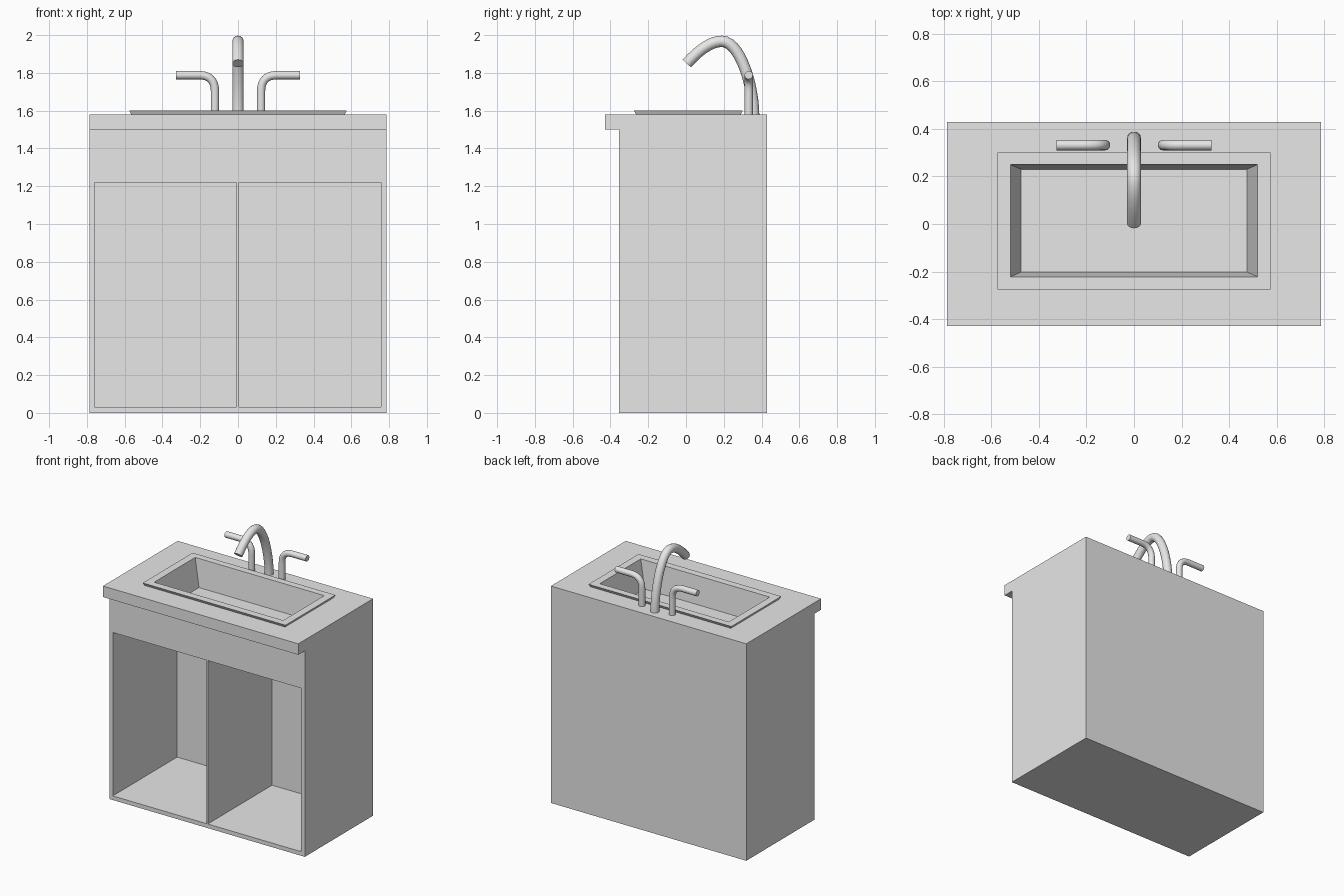
import bpy
import bmesh
import math

cube = bpy.data.objects.get("Cube")
if cube:
    bpy.data.objects.remove(cube, do_unlink=True)

grey = bpy.data.materials.new("plain_grey")
grey.use_nodes = True
grey.diffuse_color = (0.8, 0.8, 0.8, 1)
grey.node_tree.nodes["Principled BSDF"].inputs["Base Color"].default_value = (0.8, 0.8, 0.8, 1)


def select_only(obj):
    bpy.ops.object.select_all(action='DESELECT')
    obj.select_set(True)
    bpy.context.view_layer.objects.active = obj


def add_mesh(name, bm):
    mesh = bpy.data.meshes.new(name)
    bm.to_mesh(mesh)
    bm.free()
    mesh.materials.append(grey)
    obj = bpy.data.objects.new(name, mesh)
    bpy.context.collection.objects.link(obj)
    return obj


def loft(name, loops, cap_start=True):
    """Skin matching loops of points, always capping the last one."""
    bm = bmesh.new()
    rings = [[bm.verts.new(p) for p in loop] for loop in loops]
    for a, b in zip(rings, rings[1:]):
        for i in range(len(a)):
            j = (i + 1) % len(a)
            bm.faces.new((a[i], a[j], b[j], b[i]))
    bm.faces.new(rings[-1])
    if cap_start:
        bm.faces.new(rings[0][::-1])
        bmesh.ops.recalc_face_normals(bm, faces=bm.faces)
    return add_mesh(name, bm)


def rect(x0, x1, y0, y1, z):
    return [(x0, y0, z), (x1, y0, z), (x1, y1, z), (x0, y1, z)]


def cut(target, x0, x1, y0, y1, z0, z1):
    cutter = loft("cutter", [rect(x0, x1, y0, y1, z0), rect(x0, x1, y0, y1, z1)])
    cutter.hide_render = True
    mod = target.modifiers.new("cut", 'BOOLEAN')
    mod.operation = 'DIFFERENCE'
    mod.solver = 'EXACT'
    mod.object = cutter
    select_only(target)
    bpy.ops.object.modifier_apply(modifier=mod.name)
    bpy.data.objects.remove(cutter, do_unlink=True)


def pipe(name, knots, radius):
    """Round pipe along a Bezier path of (left handle, point, right handle)."""
    curve = bpy.data.curves.new(name, 'CURVE')
    curve.dimensions = '3D'
    curve.bevel_depth = radius
    curve.bevel_resolution = 6
    curve.resolution_u = 14
    curve.use_fill_caps = True
    spline = curve.splines.new('BEZIER')
    spline.bezier_points.add(len(knots) - 1)
    for bp, (left, point, right) in zip(spline.bezier_points, knots):
        bp.handle_left_type = bp.handle_right_type = 'FREE'
        bp.co, bp.handle_left, bp.handle_right = point, left, right
    curve.materials.append(grey)
    obj = bpy.data.objects.new(name, curve)
    bpy.context.collection.objects.link(obj)
    select_only(obj)
    bpy.ops.object.convert(target='MESH')
    bpy.ops.object.shade_smooth_by_angle(angle=math.radians(40))


# Cabinet with overhanging counter, then its two open compartments
profile = [(-0.355, 0), (0.43, 0), (0.43, 1.58), (-0.43, 1.58), (-0.43, 1.5), (-0.355, 1.5)]
cabinet = loft("cabinet", [[(x, y, z) for y, z in profile] for x in (-0.787, 0.787)])
for x0, x1 in ((-0.76, -0.007), (0.005, 0.758)):
    cut(cabinet, x0, x1, -0.6, 0.385, 0.03, 1.22)

# Opening in the counter, covered by the basin and its flared rim
cut(cabinet, -0.54, 0.54, -0.24, 0.27, 1.36, 1.7)
loft("basin", [
    rect(-0.565, 0.565, -0.265, 0.29, 1.58),
    rect(-0.575, 0.575, -0.275, 0.30, 1.6),
    rect(-0.52, 0.52, -0.222, 0.25, 1.6),
    rect(-0.475, 0.475, -0.202, 0.23, 1.4),
], cap_start=False)

# Arched spout
pipe("spout", [
    ((0, 0.358, 1.5), (0, 0.358, 1.58), (0, 0.358, 1.72)),
    ((0, 0.29, 1.967), (0, 0.19, 1.967), (0, 0.12, 1.967)),
    ((0, 0.05, 1.9), (0, 0.004, 1.85), (0, -0.03, 1.81)),
], 0.03)

# Pair of bent tap handles
for side, s in (("left", 1), ("right", -1)):
    def at(x, z):
        return (s * x, 0.332, z)
    pipe(side + "_tap_handle", [
        (at(0.122, 1.57), at(0.122, 1.58), at(0.122, 1.62)),
        (at(0.122, 1.66), at(0.122, 1.7), at(0.122, 1.76)),
        (at(0.15, 1.788), at(0.21, 1.788), at(0.24, 1.788)),
        (at(0.29, 1.788), at(0.327, 1.788), at(0.35, 1.788)),
    ], 0.022)
